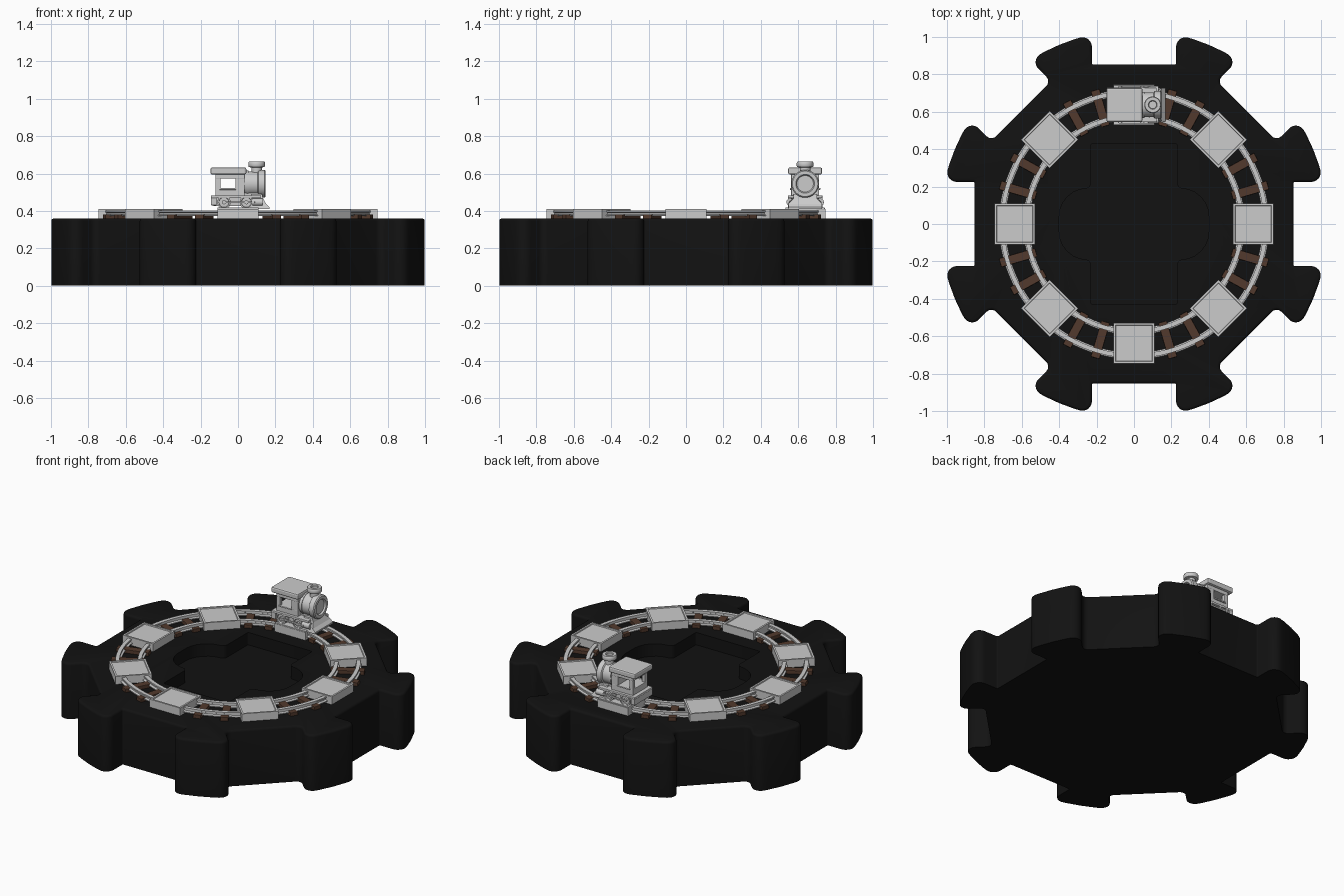
import bpy, bmesh
from math import pi, cos, sin, radians, tan, sqrt
from mathutils import Vector, Matrix

if "Cube" in bpy.data.objects:
    bpy.data.objects.remove(bpy.data.objects["Cube"])


def material(name, rgb):
    m = bpy.data.materials.new(name)
    m.diffuse_color = (*rgb, 1)
    m.use_nodes = True
    m.node_tree.nodes["Principled BSDF"].inputs["Base Color"].default_value = m.diffuse_color
    return m


BLACK = material("black", (0.006, 0.006, 0.006))
BROWN = material("brown", (0.085, 0.042, 0.026))
TX, TY = 0.0, 0.637  # engine centre line


def finish(name, bm, mat=None, smooth=None):
    bmesh.ops.recalc_face_normals(bm, faces=bm.faces)
    me = bpy.data.meshes.new(name)
    bm.to_mesh(me)
    bm.free()
    ob = bpy.data.objects.new(name, me)
    bpy.context.collection.objects.link(ob)
    if mat:
        me.materials.append(mat)
    if smooth:
        bpy.ops.object.select_all(action='DESELECT')
        ob.select_set(True)
        bpy.context.view_layer.objects.active = ob
        bpy.ops.object.shade_smooth_by_angle(angle=radians(smooth))
    return ob


def fillet(corners, n=6):
    """Round each (point, radius) corner of a closed outline."""
    out = []
    for i, (p, r) in enumerate(corners):
        if r == 0:
            out.append(p)
            continue
        a = (corners[i - 1][0] - p).normalized()
        b = (corners[(i + 1) % len(corners)][0] - p).normalized()
        half = a.angle(b) / 2
        c = p + (a + b).normalized() * r / sin(half)
        s, e = p + a * r / tan(half) - c, p + b * r / tan(half) - c
        for k in range(n + 1):
            # spherical blend between both tangent points
            w = pi - 2 * half
            t = k / n
            out.append(c + (s * sin((1 - t) * w) + e * sin(t * w)) / sin(w))
    return out


def prism(name, pts, z0, z1, bevel=0, mat=None, smooth=None, matrix=None):
    bm = bmesh.new()
    f = bm.faces.new([bm.verts.new((p[0], p[1], z0)) for p in pts])
    ext = bmesh.ops.extrude_face_region(bm, geom=[f])["geom"]
    bmesh.ops.translate(bm, vec=(0, 0, z1 - z0),
                        verts=[g for g in ext if isinstance(g, bmesh.types.BMVert)])
    if bevel:
        top = [e for e in bm.edges if all(abs(v.co.z - z1) < 1e-6 for v in e.verts)]
        bmesh.ops.bevel(bm, geom=top, offset=bevel, segments=3, profile=0.5, affect='EDGES')
    if matrix:
        bm.transform(matrix)
    return finish(name, bm, mat, smooth)


def box(name, x, y, z, bevel=0, mat=None, rot=0, recess=0):
    bm = bmesh.new()
    bmesh.ops.create_cube(bm, size=1)
    for v in bm.verts:
        v.co = Vector([(r[0] + r[1]) / 2 + c * (r[1] - r[0]) for c, r in zip(v.co, (x, y, z))])
    if recess:
        top = [f for f in bm.faces if f.calc_center_median().z > z[1] - 1e-5]
        bmesh.ops.inset_region(bm, faces=top, thickness=0.016)
        bmesh.ops.inset_region(bm, faces=top, thickness=0.003, depth=-recess)
    if bevel:
        bmesh.ops.bevel(bm, geom=bm.edges[:], offset=bevel, segments=2, profile=0.5, affect='EDGES')
    bm.transform(Matrix.Rotation(rot, 4, 'Z'))
    return finish(name, bm, mat)


def lathe(name, profile, n=32, loop=False, matrix=None):
    """Turn a (radius, height) profile around z."""
    bm = bmesh.new()
    vs = [bm.verts.new((r, 0, z)) for r, z in profile]
    pairs = list(zip(vs, vs[1:])) + ([(vs[-1], vs[0])] if loop else [])
    es = [bm.edges.new(p) for p in pairs]
    bmesh.ops.spin(bm, geom=vs + es, cent=(0, 0, 0), axis=(0, 0, 1), angle=2 * pi, steps=n)
    bmesh.ops.remove_doubles(bm, verts=bm.verts, dist=1e-5)
    if matrix:
        bm.transform(matrix)
    return finish(name, bm, None, 35)


# notched base: eight teeth with square gaps
R, GAP, FLOOR = 1.038, 0.225, 0.853
outline = []
for k in range(8):
    a = k * pi / 4
    n, t = Vector((cos(a), sin(a))), Vector((-sin(a), cos(a)))
    inner = 0.035 if k % 2 else 0.008
    edge = sqrt(R * R - GAP * GAP)
    outline += [(n * edge - t * GAP, 0.05), (n * FLOOR - t * GAP, inner),
                (n * FLOOR + t * GAP, inner), (n * edge + t * GAP, 0.05)]
    for d in (-5, 0, 5):
        b = a + pi / 8 + radians(d)
        outline.append((Vector((cos(b), sin(b))) * R, 0))
base = prism("base", fillet(outline), 0, 0.36, 0.015, BLACK)

# shallow cross-shaped pit in the middle of the base
quarter = [((0.4, 0.19), 0.15), ((0.23, 0.19), 0.03), ((0.23, 0.43), 0.01)]
cross = []
for sx, sy in ((1, 1), (-1, 1), (-1, -1), (1, -1)):
    q = [(Vector((x * sx, y * sy)), r) for (x, y), r in quarter]
    cross += q if sx * sy > 0 else q[::-1]
cutter = prism("pit_cutter", fillet(cross), 0.28, 0.5)
cutter.hide_render = True
cut = base.modifiers.new("pit", 'BOOLEAN')
cut.object, cut.operation, cut.solver = cutter, 'DIFFERENCE', 'EXACT'
bpy.ops.object.select_all(action='DESELECT')
base.select_set(True)
bpy.context.view_layer.objects.active = base
bpy.ops.object.modifier_apply(modifier="pit")
bpy.data.objects.remove(cutter)
bpy.ops.object.shade_smooth_by_angle(angle=radians(35))

# rails with an I-shaped section
for name, r in (("inner_rail", 0.575), ("outer_rail", 0.705)):
    half = [(0.018, 0.372), (0.018, 0.378), (0.006, 0.382), (0.006, 0.39), (0.012, 0.393), (0.012, 0.402)]
    lathe(name, [(r + w, z) for w, z in half] + [(r - w, z) for w, z in half[::-1]], 96, True)

# plates on the track and the ties between them
for k in range(8):
    a = k * pi / 4
    box("track_plate", (0.53, 0.746), (-0.109, 0.109), (0.355, 0.411), rot=a, recess=0.006)
    for d in (-6.3, 6.3):
        box("tie", (0.545, 0.745), (-0.024, 0.024), (0.355, 0.382), 0.003, BROWN, a + pi / 8 + radians(d))


def engine_box(name, x, y, z, bevel=0.003):
    return box(name, x, (TY + y[0], TY + y[1]), z, bevel)


# engine chassis, running board and cab
engine_box("chassis", (-0.13, 0.11), (-0.06, 0.06), (0.425, 0.48))
engine_box("running_board", (-0.145, 0.12), (-0.092, 0.092), (0.468, 0.482))
engine_box("rear_beam", (-0.145, -0.115), (-0.092, 0.092), (0.43, 0.47))
engine_box("cab_lower", (-0.12, 0.035), (-0.075, 0.075), (0.478, 0.52))
engine_box("cab_upper", (-0.12, 0.035), (-0.075, 0.075), (0.572, 0.6))
engine_box("cab_front", (-0.013, 0.035), (-0.075, 0.075), (0.515, 0.575))
for s in (-1, 1):
    engine_box("cab_post", (-0.12, -0.094), sorted((s * 0.05, s * 0.075)), (0.515, 0.575))
    engine_box("window_sill", (-0.1, -0.01), sorted((s * 0.07, s * 0.082)), (0.513, 0.522), 0.002)
engine_box("cab_roof", (-0.147, 0.045), (-0.091, 0.091), (0.595, 0.632), 0.009)

# boiler with a raised front ring
along_x = Matrix.Translation((TX, TY, 0.545)) @ Matrix.Rotation(pi / 2, 4, 'Y')
lathe("boiler", [(0, 0.02), (0.066, 0.02), (0.066, 0.105), (0.074, 0.11), (0.074, 0.142), (0.068, 0.148),
                 (0.05, 0.148), (0.044, 0.138), (0, 0.138)], matrix=along_x)
lathe("boiler_band", [(0.06, 0.045), (0.07, 0.045), (0.07, 0.055), (0.06, 0.055)], loop=True, matrix=along_x)
engine_box("boiler_saddle", (0.03, 0.13), (-0.045, 0.045), (0.475, 0.51))

# chimney with a hollow cap
lathe("chimney", [(0, 0.6), (0.028, 0.6), (0.028, 0.632), (0.042, 0.635), (0.045, 0.641), (0.045, 0.657),
                  (0.041, 0.664), (0.024, 0.664), (0.02, 0.66), (0.02, 0.635), (0, 0.635)],
      matrix=Matrix.Translation((0.1, TY, 0)))

# cowcatcher, a sloping wedge
side = [(0.07, 0.41), (0.168, 0.41), (0.168, 0.42), (0.15, 0.438), (0.135, 0.465), (0.128, 0.49), (0.07, 0.49)]
upright = Matrix.Translation((0, TY, 0)) @ Matrix.Rotation(pi / 2, 4, 'X')
cow = prism("cowcatcher", side, -0.09, 0.09, matrix=upright)
for v in cow.data.vertices:
    if v.co.z > 0.46:
        v.co.y = TY + (v.co.y - TY) * 0.7

# wheels, cylinders and coupling rods on both sides
for s in (-1, 1):
    turn = Matrix.Rotation(-s * pi / 2, 4, 'X')
    for x in (-0.075, 0.045):
        lathe("wheel", [(0, 0.05), (0.036, 0.05), (0.036, 0.092), (0.028, 0.092), (0.026, 0.084),
                        (0.011, 0.084), (0.011, 0.097), (0, 0.097)], 24,
              matrix=Matrix.Translation((x, TY, 0.446)) @ turn)
    engine_box("coupling_rod", (-0.08, 0.09), sorted((s * 0.09, s * 0.101)), (0.441, 0.451), 0.002)
    engine_box("side_skirt", (-0.11, 0.11), sorted((s * 0.06, s * 0.105)), (0.405, 0.418), 0.002)
    lathe("steam_cylinder", [(0, 0.075), (0.02, 0.075), (0.02, 0.13), (0, 0.13)], 20,
          matrix=Matrix.Translation((0, TY + s * 0.08, 0.447)) @ Matrix.Rotation(pi / 2, 4, 'Y'))
